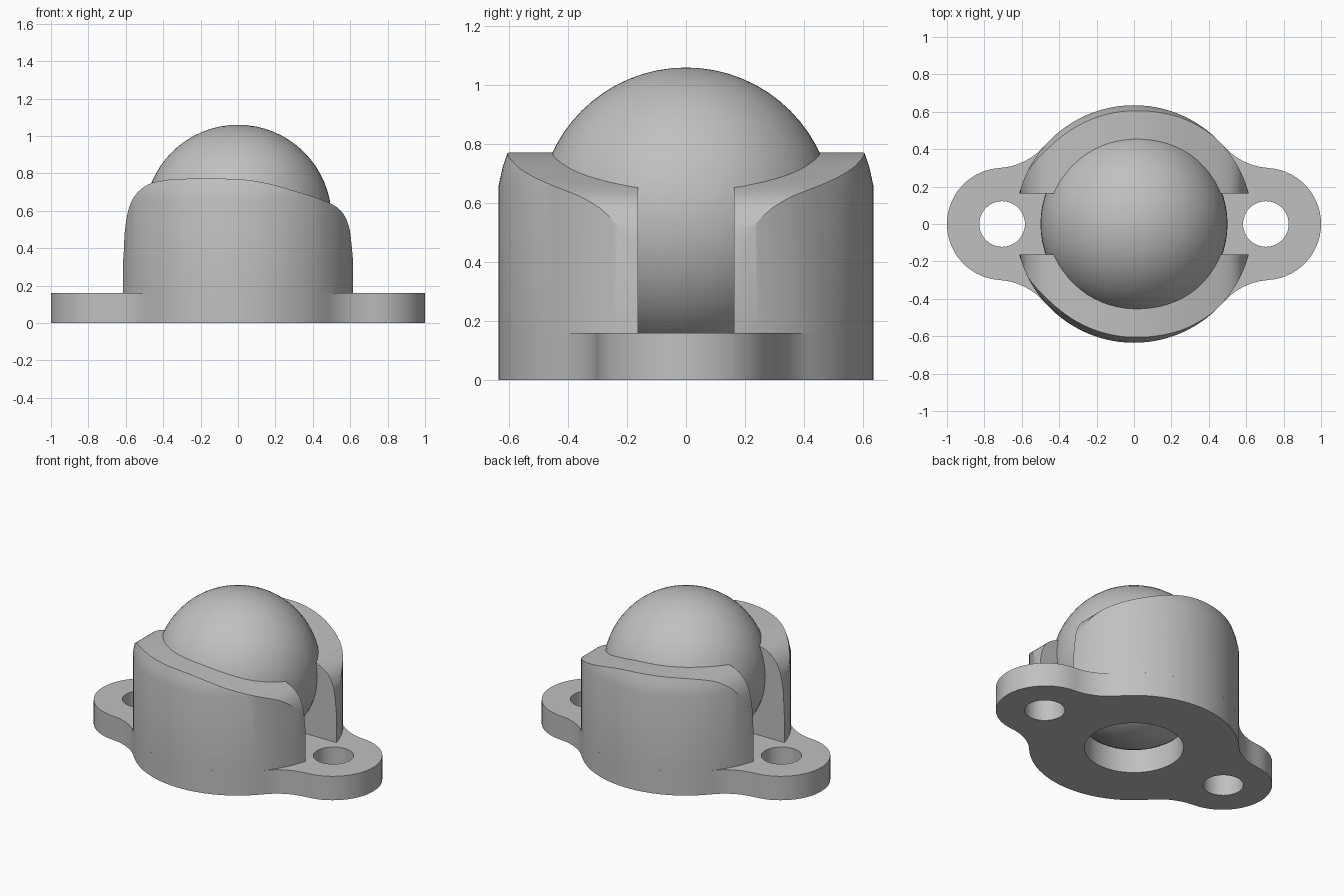
import bpy, bmesh, math
from mathutils import Vector

cube = bpy.data.objects.get("Cube")
if cube:
    bpy.data.objects.remove(cube, do_unlink=True)

HOUSING_R, FLOOR, SLOT = 0.635, 0.16, 0.162
BALL_R, BALL_Z = 0.5, 0.56

grey = bpy.data.materials.new("light_grey")
grey.use_nodes = True
colour = (0.53, 0.53, 0.53, 1)
grey.diffuse_color = colour
grey.node_tree.nodes["Principled BSDF"].inputs["Base Color"].default_value = colour


def finish(name, bm):
    """Turn a bmesh into a linked object with the grey material."""
    bmesh.ops.recalc_face_normals(bm, faces=bm.faces)
    mesh = bpy.data.meshes.new(name)
    bm.to_mesh(mesh)
    bm.free()
    mesh.materials.append(grey)
    obj = bpy.data.objects.new(name, mesh)
    bpy.context.collection.objects.link(obj)
    return obj


def prism(name, points, direction):
    """Extrude a closed outline."""
    bm = bmesh.new()
    face = bm.faces.new([bm.verts.new(p) for p in points])
    new = bmesh.ops.extrude_face_region(bm, geom=[face])["geom"]
    verts = [v for v in new if isinstance(v, bmesh.types.BMVert)]
    bmesh.ops.translate(bm, verts=verts, vec=direction)
    return finish(name, bm)


def circle(cx, r, z, n=48):
    return [(cx + r * math.cos(2 * math.pi * i / n), r * math.sin(2 * math.pi * i / n), z) for i in range(n)]


def boolean(obj, cutter, operation):
    """Apply a boolean and discard the cutter."""
    mod = obj.modifiers.new(operation, "BOOLEAN")
    mod.object, mod.operation, mod.solver = cutter, operation, "EXACT"
    bpy.context.view_layer.objects.active = obj
    bpy.ops.object.modifier_apply(modifier=mod.name)
    bpy.data.objects.remove(cutter, do_unlink=True)


def smooth_shade(obj, angle):
    bpy.ops.object.select_all(action="DESELECT")
    obj.select_set(True)
    bpy.context.view_layer.objects.active = obj
    bpy.ops.object.shade_smooth_by_angle(angle=math.radians(angle))


def arc(cx, cy, r, start, end, n):
    return [(cx + r * math.cos(start + (end - start) * i / n),
             cy + r * math.sin(start + (end - start) * i / n)) for i in range(n + 1)]


# Flange outline: round ear, concave fillet, housing circle, mirrored four ways
EAR_X, EAR_R, FILLET_R = 0.7, 0.3, 0.349
fx, fy = 0.741, 0.648
ear_angle = math.atan2(fy, fx - EAR_X)
house_angle = math.atan2(fy, fx)
quarter = arc(EAR_X, 0, EAR_R, 0, ear_angle, 14)
quarter += arc(fx, fy, FILLET_R, ear_angle - math.pi, house_angle - math.pi, 10)[1:]
quarter += arc(0, 0, HOUSING_R, house_angle, math.pi / 2, 12)[1:]
half = quarter + [(-x, y) for x, y in quarter[-2::-1]]
outline = half + [(x, -y) for x, y in half[-2:0:-1]]
flange = prism("mounting_flange", [(x, y, 0) for x, y in outline], (0, 0, FLOOR))
for cx, r in ((-0.705, 0.122), (0.705, 0.122), (0, 0.3)):
    boolean(flange, prism("hole_cutter", circle(cx, r, -0.1), (0, 0, 0.5)), "DIFFERENCE")
smooth_shade(flange, 30)

# Housing walls: cylinder with a tapered rim
bm = bmesh.new()
rings = [[bm.verts.new(p) for p in circle(0, r, z, 96)]
         for r, z in ((HOUSING_R, FLOOR), (HOUSING_R, 0.66), (0.622, 0.72), (0.595, 0.8))]
for low, high in zip(rings, rings[1:]):
    for i in range(len(low)):
        j = (i + 1) % len(low)
        bm.faces.new((low[i], low[j], high[j], high[i]))
bm.faces.new(rings[0][::-1])
bm.faces.new(rings[-1])
walls = finish("housing_walls", bm)

# Sloping crown, swept front to back
crown = [(-0.625, 0.22), (-0.612, 0.36), (-0.602, 0.52), (-0.57, 0.65), (-0.5, 0.73),
         (-0.4, 0.762), (-0.25, 0.772), (0, 0.769), (0.15, 0.748), (0.3, 0.707),
         (0.47, 0.65), (0.55, 0.6), (0.592, 0.52), (0.609, 0.4), (0.625, 0.22)]
pts = [Vector(p) for p in crown]
curve = []
for i in range(1, len(pts) - 2):
    a, b, c, d = pts[i - 1:i + 3]
    for k in range(4):
        t = k / 4
        curve.append(b + (c - a) * t / 2 + (a * 2 - b * 5 + c * 4 - d) * t * t / 2
                     + (b * 3 - a - c * 3 + d) * t ** 3 / 2)
curve = [Vector((-0.66, 0.1)), pts[0]] + curve + [pts[-2], pts[-1], Vector((0.66, 0.1))]
boolean(walls, prism("crown_cutter", [(p.x, -1, p.y) for p in curve], (0, 2, 0)), "INTERSECT")

# Open slot through both sides
slot = [(-1, -SLOT, 0), (-1, SLOT, 0), (-1, SLOT, 1), (-1, -SLOT, 1)]
boolean(walls, prism("slot_cutter", slot, (2, 0, 0)), "DIFFERENCE")

# Spherical socket
bm = bmesh.new()
bmesh.ops.create_uvsphere(bm, u_segments=64, v_segments=32, radius=BALL_R - 0.004)
bmesh.ops.translate(bm, verts=bm.verts, vec=(0, 0, BALL_Z))
boolean(walls, finish("socket_cutter", bm), "DIFFERENCE")
smooth_shade(walls, 25)

# Rolling ball
bm = bmesh.new()
bmesh.ops.create_uvsphere(bm, u_segments=64, v_segments=32, radius=BALL_R)
bmesh.ops.translate(bm, verts=bm.verts, vec=(0, 0, BALL_Z))
smooth_shade(finish("ball", bm), 40)
